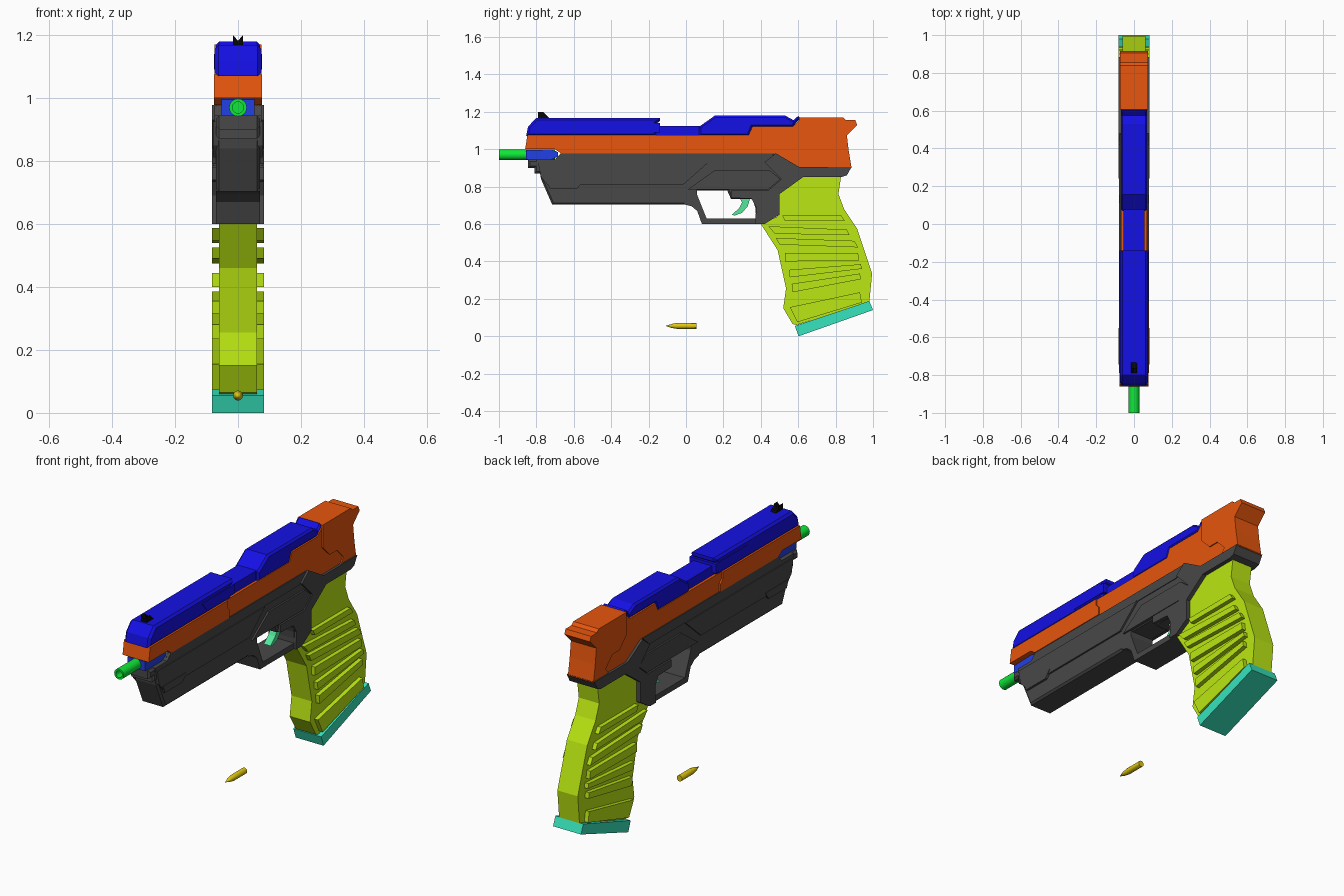
import bpy, bmesh, math


def material(name, rgb):
    m = bpy.data.materials.new(name)
    m.diffuse_color = (*rgb, 1)
    return m


BLUE = material("blue", (0.007, 0.005, 0.78))
BLUE2 = material("bright_blue", (0.015, 0.05, 0.78))
ORANGE = material("orange", (0.8, 0.093, 0.004))
DARK = material("charcoal", (0.065, 0.065, 0.065))
LIME = material("lime", (0.5, 0.8, 0.006))
TEAL = material("teal", (0.038, 0.78, 0.51))
MINT = material("mint", (0.09, 0.8, 0.33))
GREEN = material("green", (0.005, 0.8, 0.04))
BRASS = material("yellow", (0.75, 0.58, 0.006))
BLACK = material("black", (0.002, 0.002, 0.002))


def finish(name, bm, mat):
    bmesh.ops.recalc_face_normals(bm, faces=bm.faces[:])
    me = bpy.data.meshes.new(name)
    bm.to_mesh(me)
    bm.free()
    ob = bpy.data.objects.new(name, me)
    bpy.context.collection.objects.link(ob)
    me.materials.append(mat)
    return ob


def slab(name, pts, mat, half, bevel=0.0):
    """Extrude a (y, z) side profile across x, optionally chamfering its rims."""
    bm = bmesh.new()
    face = bm.faces.new([bm.verts.new((-half, y, z)) for y, z in pts])
    ext = bmesh.ops.extrude_face_region(bm, geom=[face], use_keep_orig=True)
    moved = [v for v in ext["geom"] if isinstance(v, bmesh.types.BMVert)]
    bmesh.ops.translate(bm, vec=(half * 2, 0, 0), verts=moved)
    bmesh.ops.recalc_face_normals(bm, faces=bm.faces[:])
    if bevel:
        rims = [e for e in bm.edges
                if abs(e.verts[0].co.x - e.verts[1].co.x) < 1e-6]
        bmesh.ops.bevel(bm, geom=rims, offset=bevel, segments=1,
                        affect='EDGES', profile=0.5)
    return finish(name, bm, mat)


def lathe(name, path, z, mat, sides=16):
    """Spin a (radius, y) path about a lengthwise axis at height z."""
    bm = bmesh.new()
    vs = [bm.verts.new((r, y, z)) for r, y in path]
    es = [bm.edges.new(p) for p in zip(vs, vs[1:])]
    bmesh.ops.spin(bm, geom=vs + es, cent=(0, 0, z), axis=(0, 1, 0),
                   angle=math.tau, steps=sides)
    bmesh.ops.remove_doubles(bm, verts=bm.verts[:], dist=1e-5)
    ob = finish(name, bm, mat)
    bpy.context.view_layer.objects.active = ob
    ob.select_set(True)
    bpy.ops.object.shade_smooth_by_angle(angle=math.radians(30))
    ob.select_set(False)


# Blue top cover: front block, low middle bridge, rear block
slab("top_cover_front", [(-.855, 1.07), (-.845, 1.12), (-.80, 1.168), (-.14, 1.168),
                         (-.14, 1.15), (-.16, 1.135), (-.16, 1.07)], BLUE, .074, .012)
slab("top_cover_bridge", [(-.2, 1.06), (-.2, 1.125), (.1, 1.125), (.1, 1.06)], BLUE, .055)
slab("top_cover_rear", [(.07, 1.07), (.07, 1.12), (.155, 1.18), (.53, 1.18), (.575, 1.155),
                        (.60, 1.178), (.61, 1.165), (.57, 1.12), (.355, 1.12),
                        (.335, 1.07)], BLUE, .07, .01)
slab("top_cover_panel", [(-.41, 1.14), (-.37, 1.09), (-.14, 1.09), (-.14, 1.14)], BLUE, .077)

# Orange slide: front sleeve, main body, rear plate
slab("slide_front", [(-.86, 1.0), (-.848, 1.075), (-.2, 1.075), (-.2, 1.04), (-.18, 1.02),
                     (-.18, .978), (-.67, .978), (-.70, 1.0)], ORANGE, .077)
slab("slide_body", [(-.2, .975), (-.2, 1.075), (.335, 1.075), (.355, 1.12), (.57, 1.12),
                    (.615, 1.165), (.83, 1.165), (.86, 1.075), (.865, .99), (.88, .90),
                    (.6, .90), (.48, .975)], ORANGE, .069)
slab("slide_rear_plate", [(.605, 1.17), (.84, 1.17), (.855, 1.155), (.905, 1.155),
                          (.915, 1.13), (.86, 1.075), (.87, .99), (.885, .90), (.755, .90),
                          (.78, .935), (.725, .99), (.665, .99), (.605, 1.05)],
     ORANGE, .075)

# Barrel and its blue locking block in the gap under the slide
lathe("barrel", [(0, -.9), (.018, -.9), (.018, -1), (.028, -1), (.028, -.7), (0, -.7)],
      .97, GREEN, 20)
slab("barrel_block", [(-.855, .945), (-.855, .995), (-.72, .998), (-.685, .985),
                      (-.685, .96), (-.72, .945)], BLUE2, .052)

# Front sight: V-notched front outline, tapered down at the rear
bm = bmesh.new()
outline = [(-.016, 1.16), (-.016, 1.2), (0, 1.182), (.016, 1.2), (.016, 1.16)]
rows = [[bm.verts.new((x, y if z < 1.17 else t, z)) for x, z in outline]
        for y, t in ((-.79, -.79), (-.725, -.765))]
for row in rows:
    bm.faces.new(row)
for i in range(5):
    j = (i + 1) % 5
    bm.faces.new((rows[0][i], rows[0][j], rows[1][j], rows[1][i]))
finish("front_sight", bm, BLACK)

# Charcoal frame with trigger guard and layered side panels
slab("frame", [(-.845, .945), (-.70, .945), (-.67, .978), (.48, .98), (.605, .905),
               (.885, .905), (.86, .86), (.83, .85), (.625, .85), (.5, .76), (.35, .735),
               (.24, .735), (.22, .78), (.06, .78), (.03, .73), (.005, .703), (-.715, .703),
               (-.775, .84), (-.78, .87), (-.81, .87), (-.81, .9), (-.845, .9)],
     DARK, .07, .01)
slab("trigger_guard", [(-.01, .705), (.03, .695), (.06, .67), (.085, .6), (.42, .6),
                       (.5, .65), (.5, .77), (.35, .75), (.37, .69), (.375, .63),
                       (.11, .63), (.06, .755), (.06, .79), (.0, .79)], DARK, .07)
slab("frame_rear_panel", [(.24, .74), (.24, .78), (.44, .78), (.51, .84), (.42, .93),
                          (.48, .978), (.605, .905), (.885, .905), (.86, .86), (.83, .85),
                          (.625, .85), (.5, .76), (.5, .65), (.42, .6), (.37, .6),
                          (.375, .69), (.35, .735)], DARK, .082)
slab("frame_top_strip", [(-.70, .945), (-.67, .977), (.47, .977), (.41, .925),
                         (-.80, .925), (-.80, .945)], DARK, .074)
slab("frame_side_panel", [(-.79, .925), (.115, .925), (-.015, .81), (-.74, .81),
                          (-.775, .85)], DARK, .079)
slab("frame_mid_panel", [(.01, .785), (.15, .885), (.45, .885), (.505, .84),
                         (.44, .785)], DARK, .079)
slab("frame_front_inset", [(-.745, .83), (-.55, .83), (-.58, .79), (-.73, .79)], DARK, .082)

# Trigger
slab("trigger", [(.285, .745), (.345, .745), (.33, .695), (.30, .66), (.26, .645),
                 (.245, .65), (.285, .685), (.30, .715)], MINT, .02)

# Grip core with raised ribs on both sides
slab("grip", [(.625, .86), (.83, .86), (.815, .76), (.845, .68), (.915, .575), (.995, .335),
              (.98, .18), (.59, .06), (.57, .065), (.52, .15), (.535, .255), (.49, .46),
              (.40, .60), (.49, .64), (.5, .77)], LIME, .06)
ribs = [[(.515, .645), (.83, .645), (.85, .615), (.53, .615)],
        [(.44, .588), (.86, .57), (.875, .54), (.475, .548)],
        [(.48, .525), (.90, .51), (.92, .475), (.50, .49)],
        [(.53, .445), (.92, .445), (.925, .405), (.53, .40)],
        [(.55, .355), (.935, .385), (.94, .36), (.555, .315)],
        [(.565, .28), (.93, .335), (.935, .305), (.57, .235)],
        [(.555, .155), (.93, .235), (.94, .18), (.595, .075)]]
for i, rib in enumerate(ribs):
    slab(f"grip_rib_{i + 1}", rib, LIME, .082)

# Magazine base plate
slab("base_plate", [(.582, .055), (.98, .188), (1.0, .14), (.602, 0)], TEAL, .082)

# Loose cartridge lying in front of the grip
lathe("cartridge", [(0, .055), (.016, .055), (.016, -.045), (.011, -.075), (0, -.11)],
      .055, BRASS, 12)
